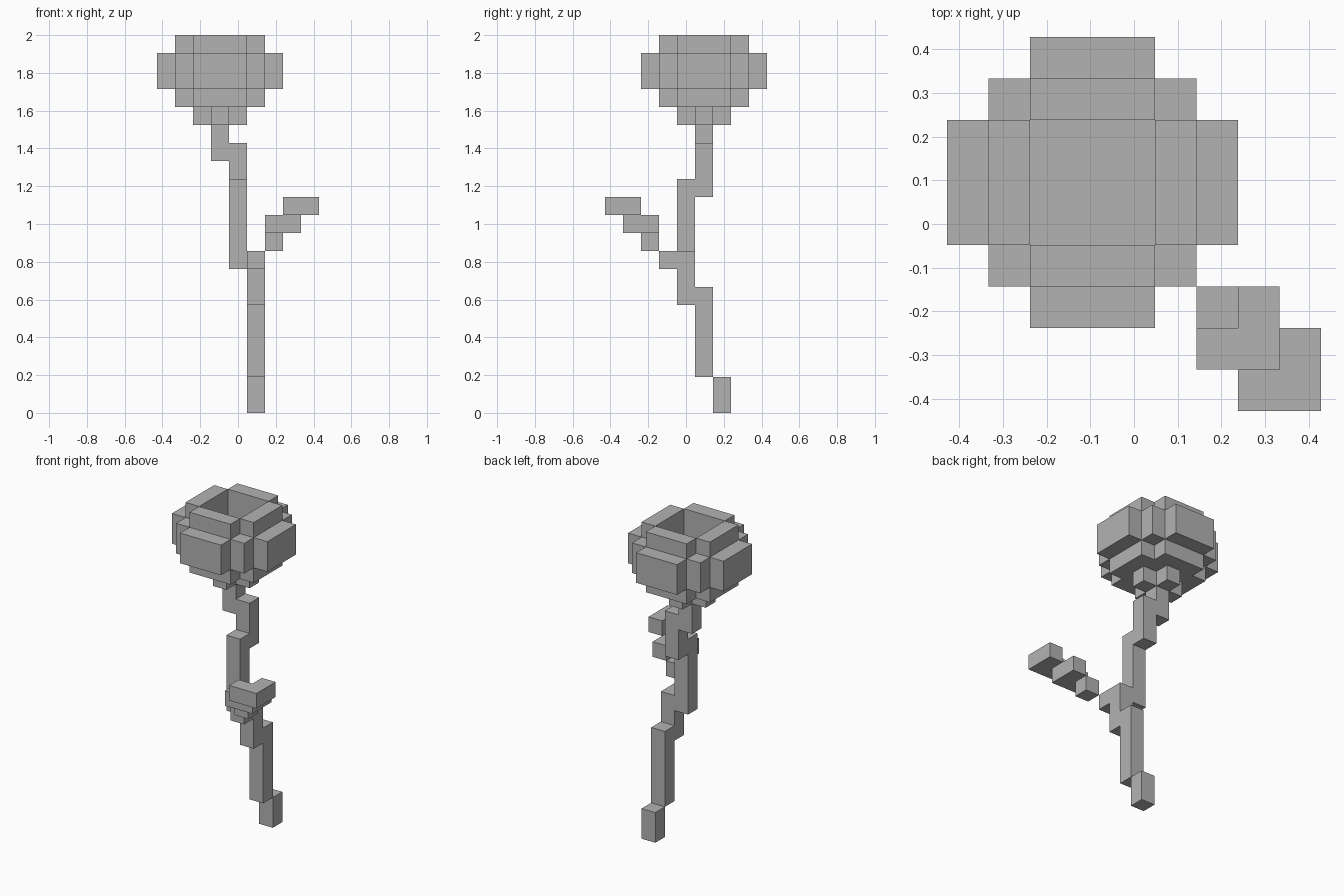
import bpy
import bmesh
from mathutils import Vector

cube = bpy.data.objects.get("Cube")
if cube:
    bpy.data.objects.remove(cube, do_unlink=True)

UNIT = 2 / 21                      # the model is 21 blocks tall
HALF = 4.5                         # and 9 blocks wide and deep
AXES = [Vector(a) for a in ((1, 0, 0), (0, 1, 0), (0, 0, 1))]

grey = bpy.data.materials.new("plain grey")
grey.use_nodes = True
grey.diffuse_color = (0.45, 0.45, 0.45, 1)
grey.node_tree.nodes["Principled BSDF"].inputs["Base Color"].default_value = grey.diffuse_color


def block(x, y, z, w=1, d=1, h=1):
    """Grid cells filled by a block with its low corner at x, y, z."""
    return {(x + i, y + j, z + k) for i in range(w) for j in range(d) for k in range(h)}


def cross(cx, cy, z, reach, half, h=1):
    """Plus-shaped slab: two crossed bars of the given reach and half width."""
    long, short = 2 * reach + 1, 2 * half + 1
    return (block(cx - reach, cy - half, z, long, short, h)
            | block(cx - half, cy - reach, z, short, long, h))


def build(name, cells, solid):
    """Skin the cells with their exposed faces, merged into flat panels."""
    bm = bmesh.new()
    for cell in sorted(cells):
        centre = Vector(cell) + Vector((0.5, 0.5, 0.5))
        for n, axis in enumerate(AXES):
            for sign in (1, -1):
                out = axis * sign
                if tuple(int(c + o) for c, o in zip(cell, out)) in solid:
                    continue
                u = AXES[(n + 1) % 3] * 0.5
                v = AXES[(n + 2) % 3] * 0.5 * sign
                mid = centre + out * 0.5
                corners = (mid - u - v, mid + u - v, mid + u + v, mid - u + v)
                bm.faces.new([bm.verts.new((p - Vector((HALF, HALF, 0))) * UNIT) for p in corners])
    bmesh.ops.remove_doubles(bm, verts=bm.verts, dist=0.001)
    bmesh.ops.dissolve_limit(bm, angle_limit=0.01, verts=bm.verts, edges=bm.edges)
    mesh = bpy.data.meshes.new(name)
    bm.to_mesh(mesh)
    bm.free()
    mesh.materials.append(grey)
    bpy.context.collection.objects.link(bpy.data.objects.new(name, mesh))


# Stem: stacked columns that step sideways, with a short twig for the leaf
stem = (block(5, 6, 0, h=2) | block(5, 5, 2, h=5) | block(5, 4, 6, h=3)
        | block(5, 3, 8) | block(4, 4, 8, h=5) | block(4, 5, 12, h=3)
        | block(3, 5, 14, h=2))

# Leaf: a small block, then two stepped corner pieces open towards the stem
leaf = block(6, 2, 9)
for step in range(2):
    x, y, z = 6 + step, 1 - step, 10 + step
    leaf |= block(x, y, z, 2, 2) - block(x, y + 1, z)

# Flower: base, widening cup, outer petals and rim around a square hollow
fx, fy = 3, 5
flower = cross(fx, fy, 16, 1, 0) | cross(fx, fy, 17, 2, 1)
flower |= block(fx - 2, fy - 2, 18, 5, 5, 2) | cross(fx, fy, 18, 3, 1, 2)
flower |= cross(fx, fy, 20, 2, 1)
flower -= block(fx - 1, fy - 1, 18, 3, 3, 3)

everything = stem | leaf | flower
for part, cells in (("stem", stem), ("leaf", leaf), ("flower_cup", flower)):
    build(part, cells, everything)
